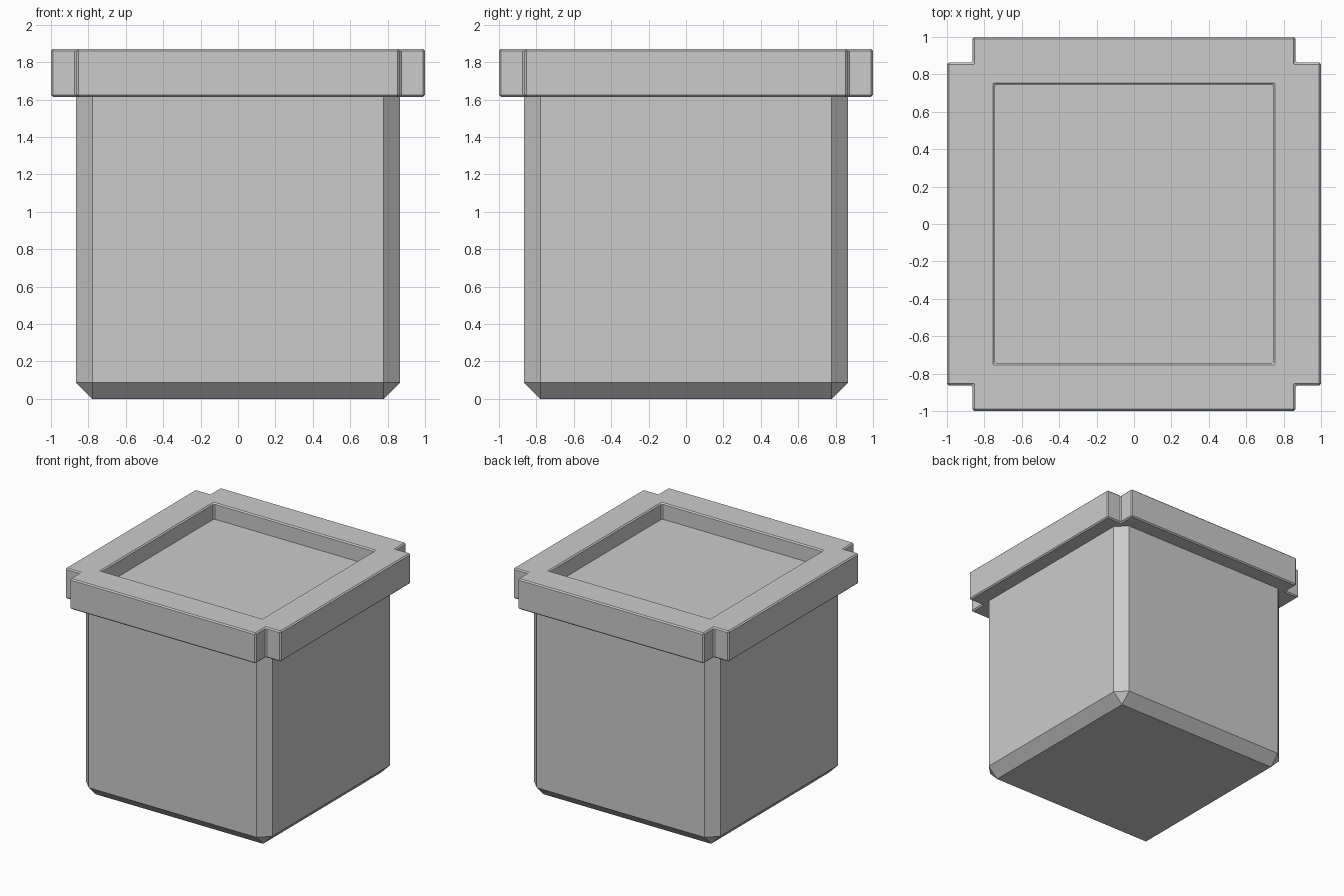
import bpy, bmesh

if "Cube" in bpy.data.objects:
    bpy.data.objects.remove(bpy.data.objects["Cube"])


def finish(name, bm):
    bmesh.ops.recalc_face_normals(bm, faces=bm.faces[:])
    mesh = bpy.data.meshes.new(name)
    bm.to_mesh(mesh)
    bm.free()
    obj = bpy.data.objects.new(name, mesh)
    bpy.context.collection.objects.link(obj)
    return obj


def box(half, z0, z1):
    bm = bmesh.new()
    bmesh.ops.create_cube(bm, size=1)
    for v in bm.verts:
        v.co = (v.co.x * 2 * half, v.co.y * 2 * half, z1 if v.co.z > 0 else z0)
    return bm


# Pot body: box with chamfered upright and bottom edges
bm = box(0.866, 0, 1.63)
edges = [e for e in bm.edges if min(v.co.z for v in e.verts) < 0.01]
bmesh.ops.bevel(bm, geom=edges, offset=0.087, segments=1,
                affect='EDGES', clamp_overlap=True)
finish("pot_body", bm)

# Rim: square ring with notched corners, made from a grid of cells
Z0, Z1 = 1.615, 1.87
c = [-0.997, -0.863, -0.745, 0.745, 0.863, 0.997]
c[0], c[-1] = -1.0, 1.0
bm = bmesh.new()
for i in range(5):
    for j in range(5):
        corner = i in (0, 4) and j in (0, 4)
        if corner or (1 < i < 3 and 1 < j < 3):
            continue
        bm.faces.new([bm.verts.new((x, y, Z0)) for x, y in (
            (c[i], c[j]), (c[i + 1], c[j]), (c[i + 1], c[j + 1]), (c[i], c[j + 1]))])
bmesh.ops.remove_doubles(bm, verts=bm.verts[:], dist=0.0001)
base = bm.faces[:]
ext = bmesh.ops.extrude_face_region(bm, geom=base, use_keep_orig=True)
for v in ext["geom"]:
    if isinstance(v, bmesh.types.BMVert):
        v.co.z = Z1
rim = finish("pot_rim", bm)
bev = rim.modifiers.new("edge_bevel", 'BEVEL')
bev.width = 0.01
bev.segments = 1
bev.limit_method = 'ANGLE'

# Flat soil surface sunk inside the rim
finish("soil", box(0.75, 1.60, 1.735))
